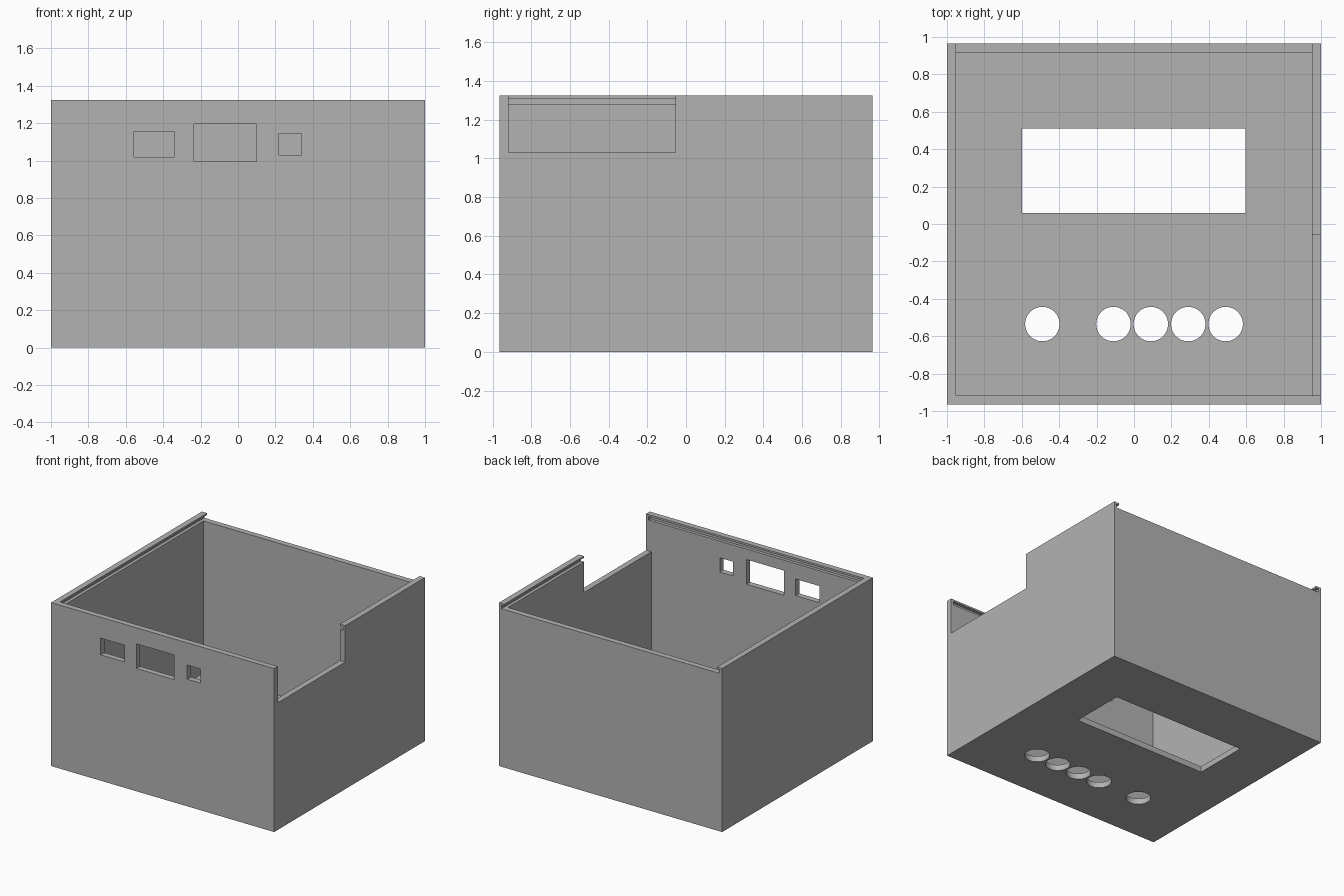
import bpy

if "Cube" in bpy.data.objects:
    bpy.data.objects.remove(bpy.data.objects["Cube"], do_unlink=True)

W, D, H = 1.0, 0.965, 1.325     # half width, half depth, height
T = 0.047                       # wall thickness
LEDGE, LIP = 1.28, 1.31         # bottom and top of the lid groove
GROOVE = 0.025                  # groove depth into the walls
OUT = 0.1                       # overshoot of cutters past open sides

grey = bpy.data.materials.new("plain grey")
grey.use_nodes = True
colour = (0.45, 0.45, 0.45, 1)
grey.diffuse_color = colour
shader = next(n for n in grey.node_tree.nodes if n.type == "BSDF_PRINCIPLED")
shader.inputs["Base Color"].default_value = colour


def box(name, x0, x1, y0, y1, z0, z1):
    bpy.ops.mesh.primitive_cube_add(
        size=1, location=((x0 + x1) / 2, (y0 + y1) / 2, (z0 + z1) / 2))
    ob = bpy.context.object
    ob.name = name
    ob.scale = (x1 - x0, y1 - y0, z1 - z0)
    bpy.ops.object.transform_apply(location=True, rotation=False, scale=True)
    ob.data.materials.append(grey)
    return ob


def cut(body, cutter):
    mod = body.modifiers.new("cut", "BOOLEAN")
    mod.operation = "DIFFERENCE"
    mod.solver = "EXACT"
    mod.object = cutter
    bpy.context.view_layer.objects.active = body
    bpy.ops.object.modifier_apply(modifier=mod.name)
    bpy.data.objects.remove(cutter, do_unlink=True)


case = box("case_body", -W, W, -D, D, 0, H)

# Hollow interior, and the low back wall where the lid slides in
cut(case, box("interior", T - W, W - T, T - D, D - T, T, H + OUT))
cut(case, box("lid_entry", T - W, W - T, 0, D + OUT, LEDGE, H + OUT))

# Lid groove along the front and both sides, open at the back
g = T - GROOVE
cut(case, box("lid_groove", g - W, W - g, g - D, D + OUT, LEDGE, LIP))

# Notch in the left wall
cut(case, box("side_notch", W - 2 * T, W + OUT, T - D, -0.055, 1.03, H + OUT))

# Connector openings in the front wall
for x0, x1, z0, z1 in ((-0.555, -0.34, 1.02, 1.155),
                       (-0.235, 0.1, 0.995, 1.195),
                       (0.22, 0.34, 1.03, 1.145)):
    cut(case, box("port", x0, x1, -D - OUT, -D + OUT, z0, z1))

# Display window and button holes in the floor
cut(case, box("display", -0.6, 0.595, 0.06, 0.51, -OUT, OUT))
for x in (-0.49, -0.11, 0.09, 0.29, 0.49):
    bpy.ops.mesh.primitive_cylinder_add(
        vertices=48, radius=0.092, depth=2 * OUT, location=(x, -0.535, 0))
    hole = bpy.context.object
    hole.data.materials.append(grey)
    cut(case, hole)

# Crisp walls with smooth round holes
bpy.ops.object.select_all(action="DESELECT")
case.select_set(True)
bpy.context.view_layer.objects.active = case
bpy.ops.object.shade_smooth_by_angle(angle=0.5)
